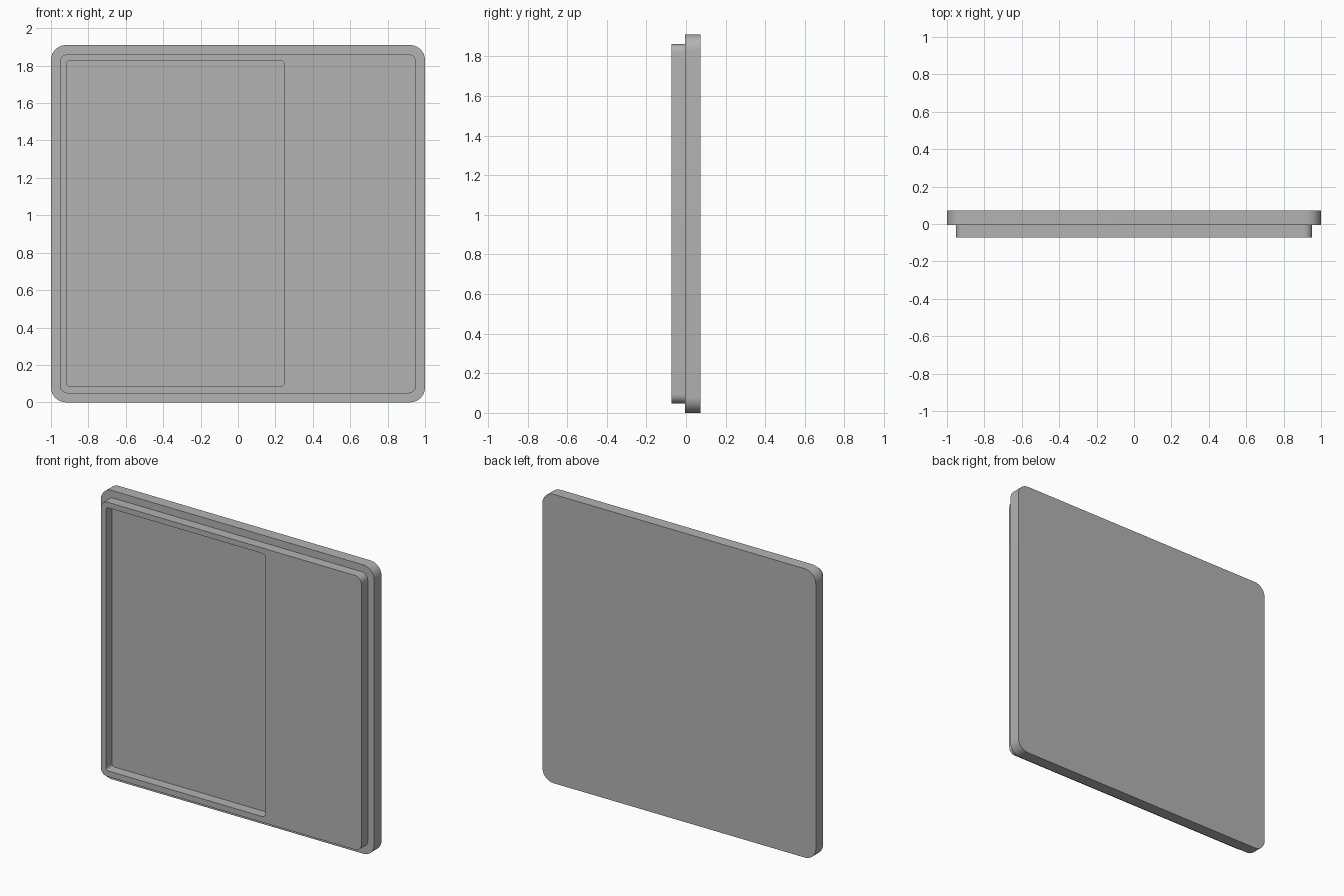
import bpy, bmesh, math

cube = bpy.data.objects.get("Cube")
if cube:
    bpy.data.objects.remove(cube, do_unlink=True)

grey = bpy.data.materials.new("plain grey")
grey.use_nodes = True
colour = (0.45, 0.45, 0.45, 1)
grey.diffuse_color = colour
grey.node_tree.nodes["Principled BSDF"].inputs["Base Color"].default_value = colour

STEP, HALF_DEPTH, STEPS = -0.005, 0.072, 10


def rounded_outline(x0, x1, z0, z1, r):
    """Points of a rounded rectangle, anticlockwise in x and z."""
    centres = [(x1 - r, z1 - r), (x0 + r, z1 - r), (x0 + r, z0 + r), (x1 - r, z0 + r)]
    points = []
    for corner, (cx, cz) in enumerate(centres):
        for i in range(STEPS + 1):
            a = (corner + i / STEPS) * math.pi / 2
            points.append((cx + r * math.cos(a), cz + r * math.sin(a)))
    return points


def plate(name, outlines, y0, y1):
    """Fill the outlines (later ones are holes) and extrude them along y."""
    bm = bmesh.new()
    edges = []
    for outline in outlines:
        verts = [bm.verts.new((x, y0, z)) for x, z in outline]
        edges += [bm.edges.new((v, verts[i - 1])) for i, v in enumerate(verts)]
    if len(outlines) == 1:
        bm.faces.new(verts)
    else:
        bmesh.ops.triangle_fill(bm, edges=edges, use_beauty=True, normal=(0, -1, 0))
    result = bmesh.ops.extrude_face_region(bm, geom=bm.faces[:], use_keep_orig=True)
    moved = [g for g in result["geom"] if isinstance(g, bmesh.types.BMVert)]
    bmesh.ops.translate(bm, verts=moved, vec=(0, y1 - y0, 0))
    bmesh.ops.recalc_face_normals(bm, faces=bm.faces[:])
    mesh = bpy.data.meshes.new(name)
    bm.to_mesh(mesh)
    bm.free()
    mesh.materials.append(grey)
    obj = bpy.data.objects.new(name, mesh)
    bpy.context.collection.objects.link(obj)
    bpy.ops.object.select_all(action="DESELECT")
    obj.select_set(True)
    bpy.context.view_layer.objects.active = obj
    bpy.ops.object.shade_smooth_by_angle(angle=math.radians(30))
    return obj


# Back slab
plate("back_slab", [rounded_outline(-1, 1, 0, 1.91, 0.08)], STEP, HALF_DEPTH)

# Raised front panel with an off-centre window down to the slab
plate("front_panel",
      [rounded_outline(-0.953, 0.953, 0.048, 1.862, 0.045),
       rounded_outline(-0.917, 0.247, 0.086, 1.826, 0.018)],
      -HALF_DEPTH, STEP)
